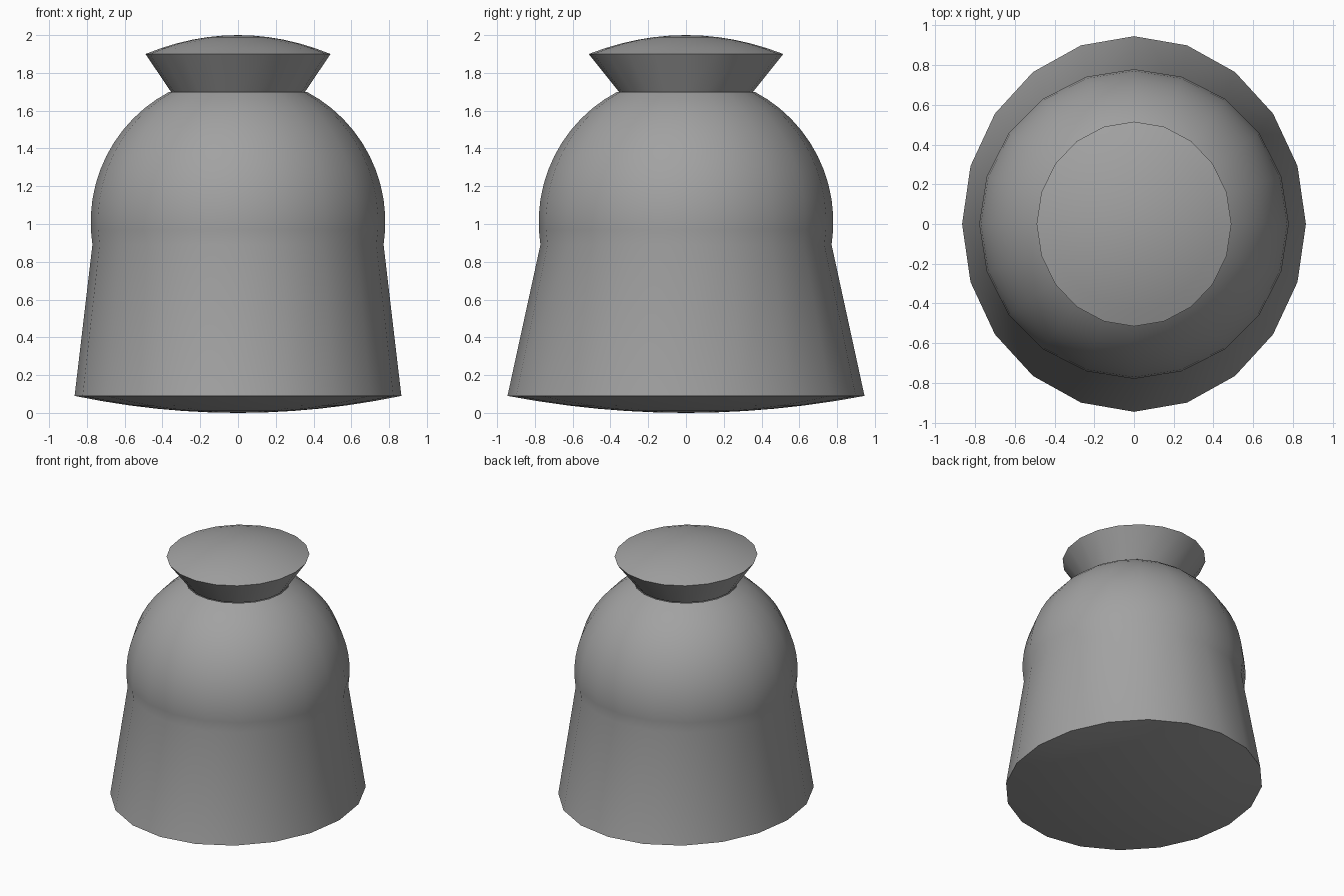
import bpy, bmesh
from math import sin, cos, asin, sqrt, pi

SIDES = 20

if "Cube" in bpy.data.objects:
    bpy.data.objects.remove(bpy.data.objects["Cube"])

grey = bpy.data.materials.new("mid_grey")
grey.use_nodes = True
colour = (0.36, 0.36, 0.36, 1)
grey.diffuse_color = colour
grey.node_tree.nodes["Principled BSDF"].inputs["Base Color"].default_value = colour


def arc(radius, centre, z0, z1, steps):
    """Points (rx, ry, z) on a sphere between two heights."""
    a, b = asin((z0 - centre) / radius), asin((z1 - centre) / radius)
    angles = [a + (b - a) * i / steps for i in range(steps + 1)]
    return [(radius * cos(t), radius * cos(t), centre + radius * sin(t)) for t in angles]


def bulge(rx, ry, rim, pole, steps):
    """Shallow lens from the pole at the centre out to the rim."""
    rows = []
    for i in range(steps + 1):
        t = i / steps
        rows.append((rx * t, ry * t, rim + (pole - rim) * (1 - t * t)))
    return rows


def lathe(name, rows):
    """Skin elliptical rings; a zero-radius row becomes a pole."""
    bm = bmesh.new()
    rings = []
    for rx, ry, z in rows:
        if rx < 1e-5:
            rings.append([bm.verts.new((0, 0, z))] * SIDES)
        else:
            rings.append([bm.verts.new((rx * cos(2 * pi * i / SIDES), ry * sin(2 * pi * i / SIDES), z))
                          for i in range(SIDES)])
    for low, high in zip(rings, rings[1:]):
        for i in range(SIDES):
            j = (i + 1) % SIDES
            corners = dict.fromkeys((low[i], low[j], high[j], high[i]))
            bm.faces.new(list(corners))
    mesh = bpy.data.meshes.new(name)
    bm.to_mesh(mesh)
    bm.free()
    mesh.materials.append(grey)
    obj = bpy.data.objects.new(name, mesh)
    bpy.context.collection.objects.link(obj)
    bpy.ops.object.select_all(action="DESELECT")
    obj.select_set(True)
    bpy.context.view_layer.objects.active = obj
    bpy.ops.object.shade_smooth_by_angle(angle=0.7)
    return obj


# Flared skirt with a convex underside, waist and domed shoulders
underside = bulge(0.865, 0.945, 0.09, 0.0, 6)
dome = arc(0.78, 1.01, 0.89, 1.70, 12)
lathe("body", underside + dome)

# Flared collar closed by a shallow convex lid
lid = bulge(0.49, 0.515, 1.90, 2.0, 6)[::-1]
lathe("collar_and_lid", [(0.355, 0.355, 1.70)] + lid)
